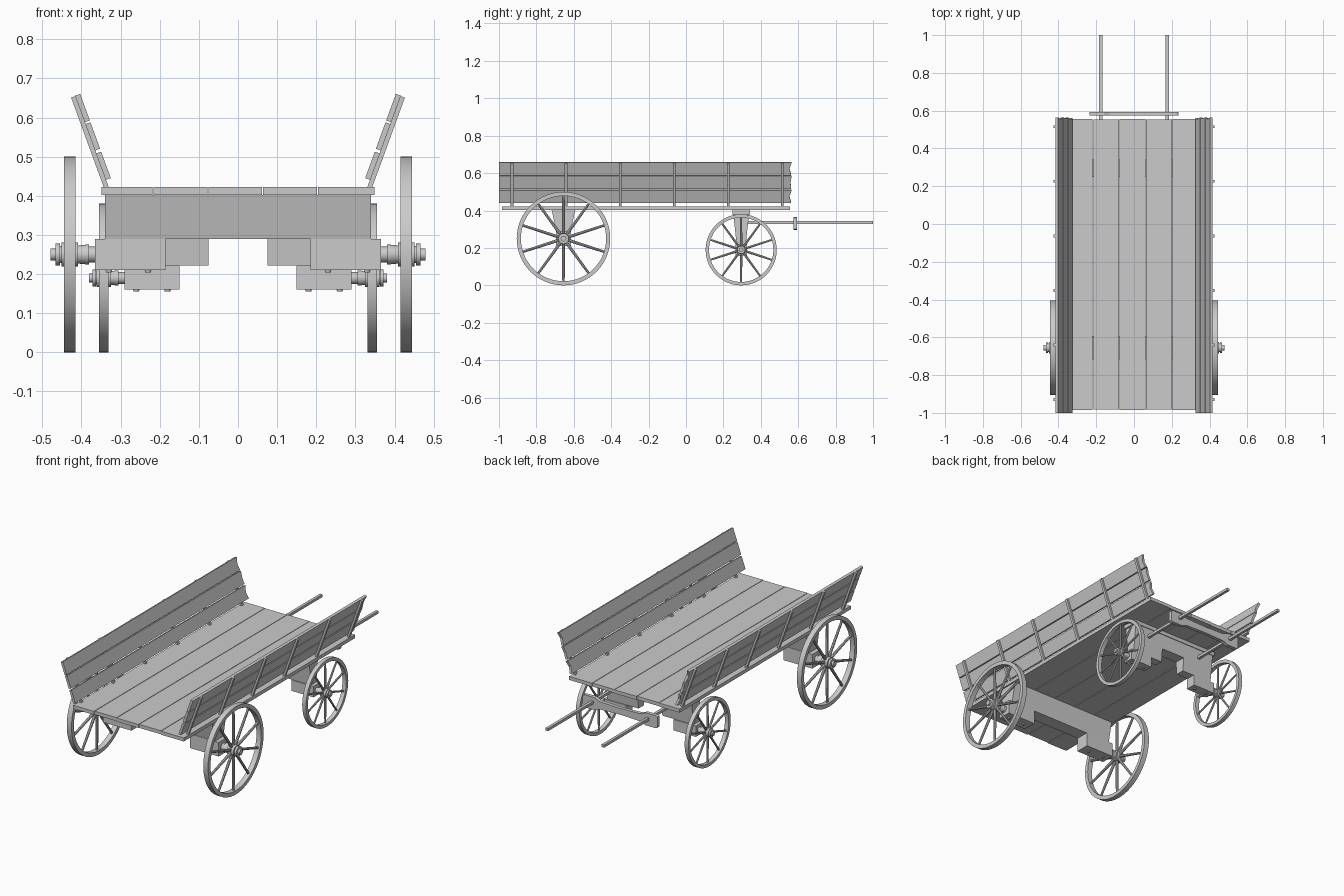
import bpy, bmesh
from math import sin, cos, pi, radians
from mathutils import Matrix, Vector

if "Cube" in bpy.data.objects:
    bpy.data.objects.remove(bpy.data.objects["Cube"])


def finish(name, bm, smooth=False):
    bmesh.ops.recalc_face_normals(bm, faces=bm.faces)
    me = bpy.data.meshes.new(name)
    bm.to_mesh(me)
    bm.free()
    ob = bpy.data.objects.new(name, me)
    bpy.context.collection.objects.link(ob)
    if smooth:
        bpy.ops.object.select_all(action='DESELECT')
        bpy.context.view_layer.objects.active = ob
        ob.select_set(True)
        bpy.ops.object.shade_smooth_by_angle(angle=radians(35))
    return ob


def add_box(bm, center, size, rot=Matrix()):
    m = Matrix.Translation(center) @ rot @ Matrix.Diagonal((*size, 1))
    bmesh.ops.create_cube(bm, size=1, matrix=m)


def box(name, x, y, z):
    """Box from three (min, max) ranges."""
    bm = bmesh.new()
    r = (x, y, z)
    add_box(bm, [(a + b) / 2 for a, b in r], [abs(b - a) for a, b in r])
    return finish(name, bm)


def prism(name, pts, vec):
    """Closed outline pushed along a vector."""
    bm = bmesh.new()
    f = bm.faces.new([bm.verts.new(p) for p in pts])
    g = bmesh.ops.extrude_face_region(bm, geom=[f])
    bmesh.ops.translate(bm, vec=vec, verts=[v for v in g['geom'] if isinstance(v, bmesh.types.BMVert)])
    return finish(name, bm)


def lathe(name, prof, y, z, closed=False, steps=48):
    """Revolve (x, radius) profile about an x-parallel axis."""
    bm = bmesh.new()
    vs = [bm.verts.new((x, y, z + r)) for x, r in prof]
    es = [bm.edges.new(p) for p in zip(vs, vs[1:])]
    if closed:
        es.append(bm.edges.new((vs[-1], vs[0])))
    bmesh.ops.spin(bm, geom=vs + es, cent=(0, y, z), axis=(1, 0, 0), angle=2 * pi, steps=steps)
    bmesh.ops.remove_doubles(bm, verts=bm.verts, dist=1e-5)
    return finish(name, bm, True)


def wheel(name, s, x0, x1, y, z, r, rim, axle_in, k):
    # rim hoop
    lathe(name + "_rim", [(s * x0, r), (s * x1, r), (s * x1, r - rim), (s * x0, r - rim)], y, z, True, 64)
    # ten spokes
    xm = s * (x0 + x1) / 2
    bm = bmesh.new()
    r0, r1 = 0.02 * k, r - rim * 0.7
    for i in range(10):
        a = pi / 2 + i * pi / 5
        d = Vector((0, cos(a), sin(a)))
        m = Matrix.Translation(Vector((xm, y, z)) + d * (r0 + r1) / 2) @ Matrix.Rotation(a - pi / 2, 4, 'X')
        bmesh.ops.create_cone(bm, cap_ends=True, segments=8, radius1=0.0085 * k, radius2=0.0065 * k,
                              depth=r1 - r0, matrix=m)
    finish(name + "_spokes", bm, True)
    # stepped hub with end cap
    o = x1
    prof = [(axle_in, 0), (axle_in, .02 * k), (x0 - .034 * k, .02 * k), (x0 - .034 * k, .026 * k),
            (x0 - .006, .023 * k), (x0 - .006, .031 * k), (o + .006, .031 * k), (o + .006, .022 * k),
            (o + .010 * k, .022 * k), (o + .010 * k, .028 * k), (o + .022 * k, .028 * k),
            (o + .022 * k, .015 * k), (o + .034 * k, .015 * k), (o + .034 * k, 0)]
    lathe(name + "_hub", [(s * x, q) for x, q in prof], y, z, False, 24)


# bed planks
seams = [-.35, -.217, -.077, .063, .203, .35]
for i, (a, b) in enumerate(zip(seams, seams[1:])):
    box(f"bed_plank_{i}", (a + .0015, b - .0015), (-.985 + .004 * (i % 2), .555 - .003 * (i % 2)), (.402, .422))

# slanted side boards and their stakes
tilt = radians(20)
for s, side in ((1, "right"), (-1, "left")):
    rot = Matrix.Rotation(s * tilt, 4, 'Y')
    up = Vector((s * sin(tilt), 0, cos(tilt)))
    out = Vector((s * cos(tilt), 0, -sin(tilt)))
    base = Vector((s * .336, 0, .42))
    for i, t in enumerate((.056, .136, .213)):
        c = base + up * t - out * .012
        # board outline with slightly slanted end
        h = .036
        pts = []
        for y, v in ((-1, -h), (.562, -h), (.553 + .006 * (i % 2), 0), (.565, h), (-1, h)):
            pts.append(c + up * v + Vector((0, y, 0)) - out * .007)
        prism(f"{side}_side_board_{i}", pts, out * .014)
    for i in range(6):
        bm = bmesh.new()
        add_box(bm, base + up * .124 + Vector((0, -.93 + i * .289, 0)), (.012, .015, .248), rot)
        finish(f"{side}_stake_{i}", bm)

# rear bolster tapering toward the axle
prism("rear_bolster", [(-.34, -.718, .402), (-.34, -.592, .402), (-.34, -.617, .29), (-.34, -.693, .29)], (.68, 0, 0))
# front bolster plate under the bed
box("front_bolster_plate", (-.28, .28), (.248, .342), (.38, .402))
prism("front_bolster", [(-.27, .252, .38), (-.27, .338, .38), (-.27, .328, .30), (-.27, .262, .30)], (.54, 0, 0))

for s, side in ((1, "right"), (-1, "left")):
    # axle blocks and lower bolster halves
    box(side + "_rear_axle_block", (s * .185, s * .365), (-.695, -.615), (.21, .29))
    prism(side + "_front_bolster_leg", [(s * .075, .262, .30), (s * .075, .328, .30), (s * .075, .32, .222),
                                        (s * .075, .27, .222)], (s * .195, 0, 0))
    box(side + "_front_axle_block", (s * .15, s * .29), (.265, .325), (.16, .222))
    # bolts below the blocks
    bm = bmesh.new()
    for x, y, z in ((.23, -.655, .208), (.33, -.655, .208), (.18, .295, .159), (.26, .295, .159)):
        bmesh.ops.create_cone(bm, cap_ends=True, segments=12, radius1=.007, radius2=.009, depth=.008,
                              matrix=Matrix.Translation((s * x, y, z)))
    finish(side + "_axle_bolts", bm)
    # wheels
    wheel(side + "_rear_wheel", s, .415, .445, -.655, .25, .25, .022, .36, 1.0)
    wheel(side + "_front_wheel", s, .331, .355, .295, .19, .19, .018, .285, .76)
    # pulling shafts
    box(side + "_shaft", (s * .168, s * .184), (.325, 1.0), (.328, .343))

# shaped crossbar across the shafts
half = [(.235, .30), (.235, .36), (.225, .366), (.16, .366), (.13, .352), (0, .348)]
low = [(0, .312), (.13, .308), (.16, .295), (.225, .295)]
right = low[1:] + half[:-1]
outline = [low[0]] + right + [half[-1]] + [(-x, z) for x, z in reversed(right)]
prism("shaft_crossbar", [(x, .574, z) for x, z in outline], (0, .02, 0))
